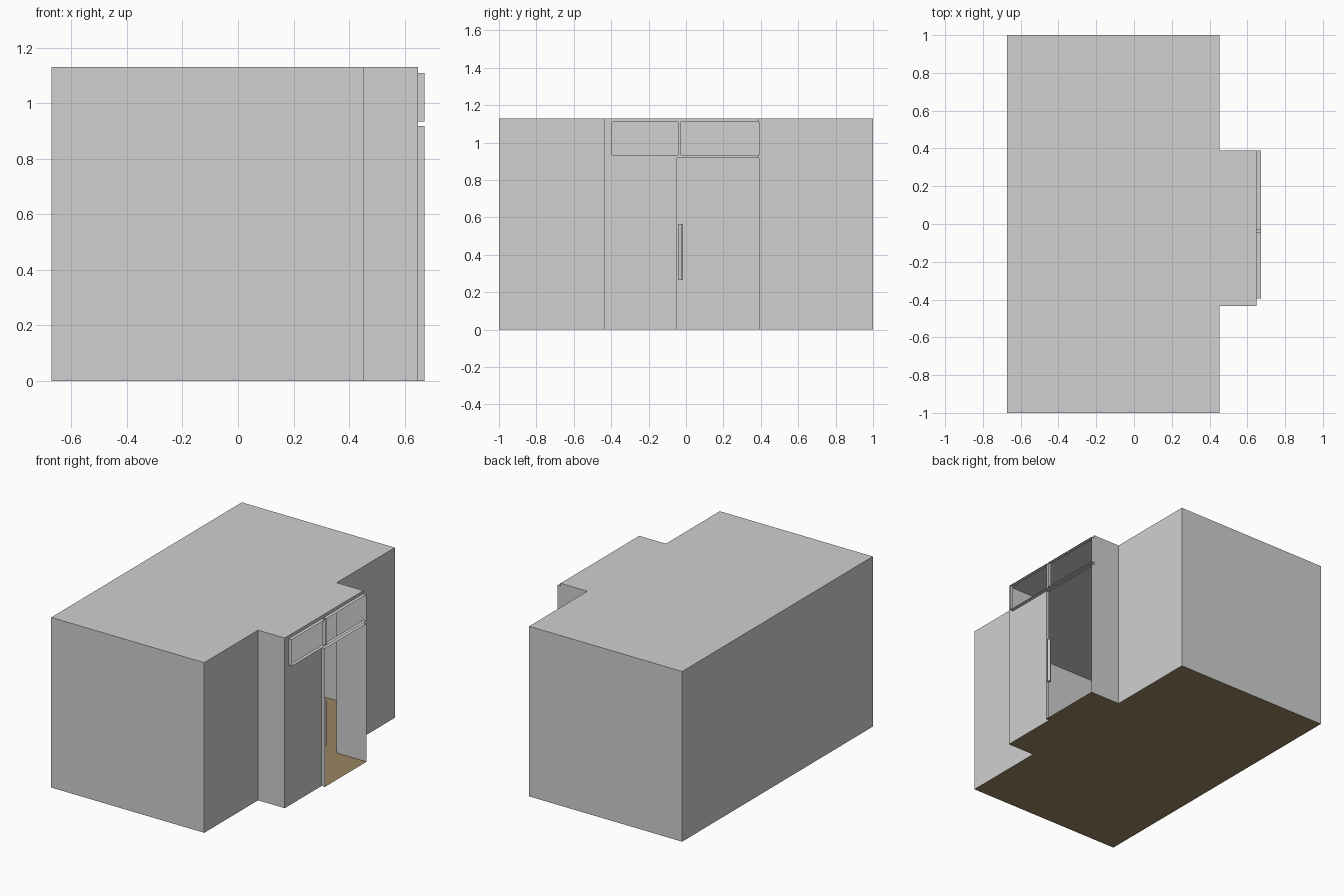
import bpy, bmesh, math

if "Cube" in bpy.data.objects:
    bpy.data.objects.remove(bpy.data.objects["Cube"])

def material(name, rgb):
    m = bpy.data.materials.new(name)
    m.diffuse_color = (*rgb, 1)
    m.use_nodes = True
    m.node_tree.nodes["Principled BSDF"].inputs["Base Color"].default_value = m.diffuse_color
    return m

GREY = material("wall grey", (0.63, 0.63, 0.63))
BROWN = material("floor brown", (0.32, 0.235, 0.122))

def make(name, quads, mat):
    """Object from a list of polygons, shared corners merged."""
    bm = bmesh.new()
    for q in quads:
        bm.faces.new([bm.verts.new(p) for p in q])
    bmesh.ops.remove_doubles(bm, verts=bm.verts, dist=1e-5)
    me = bpy.data.meshes.new(name)
    bm.to_mesh(me)
    bm.free()
    me.materials.append(mat)
    ob = bpy.data.objects.new(name, me)
    bpy.context.collection.objects.link(ob)
    return ob

H = 1.13                      # room height
X0, X1, XB, XF = -0.672, 0.452, 0.648, 0.672   # back, front, bay wall, frame face
YA, YB = -0.435, 0.39         # bay sides
DOOR = (-0.047, YB, 0.0, 0.918)
WINDOWS = {"left_window_frame": (-0.395, -0.042, 0.935, 1.11),
           "right_window_frame": (-0.028, YB, 0.935, 1.11)}

# Plan of the room, counter-clockwise from above
plan = [(X0, -1), (X1, -1), (X1, YA), (XB, YA), (XB, YB), (X1, YB), (X1, 1), (X0, 1)]

# Thin outer walls, leaving out the bay front
walls = []
for i, (a, b) in enumerate(zip(plan, plan[1:] + plan[:1])):
    if i != 3:
        walls.append([(*a, 0), (*b, 0), (*b, H), (*a, H)])
make("walls", walls, GREY)
make("roof", [[(*p, H) for p in plan]], GREY)

# Floor with the door sill
make("floor", [[(*p, 0) for p in plan]], BROWN)
make("door_sill", [[(XB, DOOR[0], 0), (XF, DOOR[0], 0), (XF, YB, 0), (XB, YB, 0)]], BROWN)

# Bay front wall: grid of cells, skipping those inside an opening
openings = [DOOR, *WINDOWS.values()]
ys = sorted({YA, YB} | {v for o in openings for v in o[:2]})
zs = sorted({0.0, H} | {v for o in openings for v in o[2:]})
cells = []
for y0, y1 in zip(ys, ys[1:]):
    for z0, z1 in zip(zs, zs[1:]):
        cy, cz = (y0 + y1) / 2, (z0 + z1) / 2
        if not any(o[0] < cy < o[1] and o[2] < cz < o[3] for o in openings):
            cells.append([(XB, y0, z0), (XB, y1, z0), (XB, y1, z1), (XB, y0, z1)])
make("bay_front_wall", cells, GREY)

# Thin rims standing out around each opening
def rim(name, o, bottom=True):
    y0, y1, z0, z1 = o
    loop = [(y0, z0), (y0, z1), (y1, z1), (y1, z0)]
    pairs = list(zip(loop, loop[1:] + loop[:1]))
    if not bottom:
        pairs = pairs[:3]
    make(name, [[(XB, *a), (XB, *b), (XF, *b), (XF, *a)][::-1] for a, b in pairs], GREY)

rim("door_frame", DOOR, bottom=False)
for name, o in WINDOWS.items():
    rim(name, o)

# Upright door handle
bpy.ops.mesh.primitive_cylinder_add(vertices=16, radius=0.01, depth=0.30,
                                    location=(0.661, -0.03, 0.415))
handle = bpy.context.object
handle.name = "door_handle"
handle.data.materials.append(GREY)
bpy.ops.object.shade_smooth_by_angle(angle=math.radians(40))
